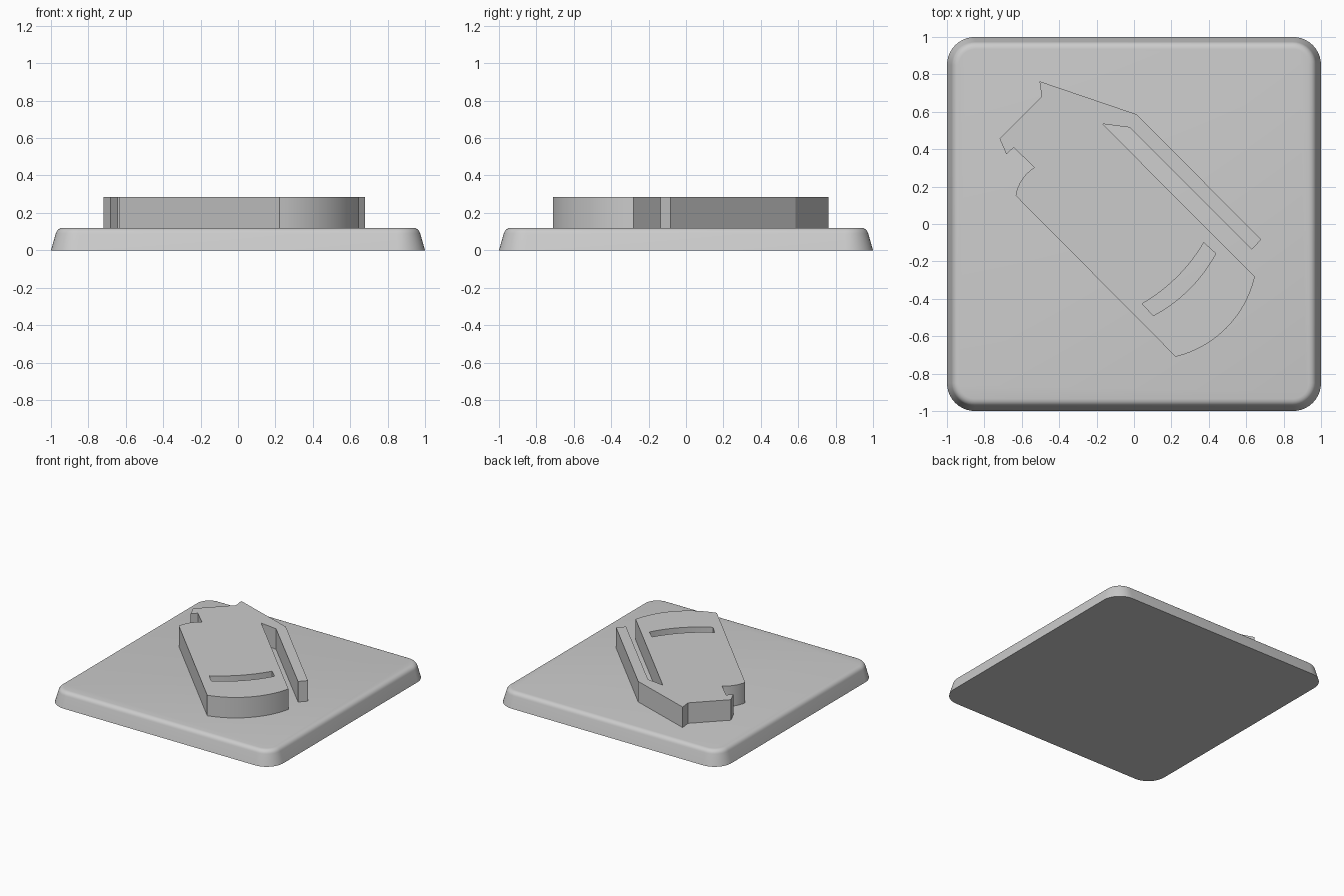
import bpy, bmesh, math
from mathutils import Vector

cube = bpy.data.objects.get("Cube")
if cube:
    bpy.data.objects.remove(cube)

# One plain grey for everything
grey = bpy.data.materials.new("plain grey")
grey.use_nodes = True
grey.diffuse_color = (0.6, 0.6, 0.6, 1)
grey.node_tree.nodes["Principled BSDF"].inputs["Base Color"].default_value = (0.6, 0.6, 0.6, 1)


def finish(bm, name):
    bmesh.ops.recalc_face_normals(bm, faces=bm.faces[:])
    mesh = bpy.data.meshes.new(name)
    bm.to_mesh(mesh)
    bm.free()
    mesh.materials.append(grey)
    obj = bpy.data.objects.new(name, mesh)
    bpy.context.collection.objects.link(obj)
    bpy.ops.object.select_all(action='DESELECT')
    obj.select_set(True)
    bpy.context.view_layer.objects.active = obj
    bpy.ops.object.shade_smooth_by_angle(angle=math.radians(25))
    return obj


def rounded_square(half, centre, steps=10):
    """Outline of a square whose corners turn about +-centre."""
    r = half - centre
    pts = []
    for q in range(4):
        a0 = q * math.pi / 2
        sx = centre if q in (0, 3) else -centre
        sy = centre if q in (0, 1) else -centre
        for i in range(steps + 1):
            a = a0 + i / steps * math.pi / 2
            pts.append((sx + r * math.cos(a), sy + r * math.sin(a)))
    return pts


def arc(a, b, sag, steps=16):
    """Points after a up to b; positive sag bulges right of the travel."""
    a, b = Vector(a), Vector(b)
    d = b - a
    half = d.length / 2
    side = Vector((d.y, -d.x)).normalized()
    radius = (half * half + sag * sag) / (2 * abs(sag))
    turn = math.asin(half / radius)
    sign = 1 if sag > 0 else -1
    mid = (a + b) / 2
    along = d.normalized()
    pts = []
    for i in range(1, steps + 1):
        t = -turn + 2 * turn * i / steps
        rise = radius * (math.cos(t) - math.cos(turn)) * sign
        pts.append(tuple(mid + along * radius * math.sin(t) + side * rise))
    return pts


def prism(loops, z0, z1, name):
    """Extrude an outline; further loops are holes."""
    bm = bmesh.new()
    edges = []
    for loop in loops:
        vs = [bm.verts.new((x, y, z0)) for x, y in loop]
        edges += [bm.edges.new((vs[i - 1], vs[i])) for i in range(len(vs))]
    bmesh.ops.triangle_fill(bm, edges=edges, use_beauty=True, normal=(0, 0, 1))
    top = bmesh.ops.extrude_face_region(bm, geom=bm.faces[:])["geom"]
    bmesh.ops.translate(bm, vec=(0, 0, z1 - z0),
                        verts=[g for g in top if isinstance(g, bmesh.types.BMVert)])
    return finish(bm, name)


# Base plate: sloping sides with a rounded upper edge
profile = [(1, 0), (0.974, 0.09), (0.971, 0.098), (0.966, 0.106),
           (0.958, 0.113), (0.948, 0.118), (0.935, 0.12)]
bm = bmesh.new()
rings = [[bm.verts.new((x, y, z)) for x, y in rounded_square(h, 0.85)] for h, z in profile]
for low, high in zip(rings, rings[1:]):
    for i in range(len(low)):
        bm.faces.new((low[i - 1], low[i], high[i], high[i - 1]))
bm.faces.new(rings[0][::-1])
bm.faces.new(rings[-1])
finish(bm, "base_plate")

# Raised relief: body with a side bar, a notch and a curved end
nose_right, nose_left = (0.646, -0.282), (0.223, -0.71)
notch_low, notch_high = (-0.633, 0.152), (-0.532, 0.302)
outline = [(-0.505, 0.763), (0.015, 0.586), (0.68, -0.083), (0.63, -0.137),
           (-0.023, 0.516), (-0.168, 0.535), nose_right]
outline += arc(nose_right, nose_left, -0.085)
outline += [notch_low] + arc(notch_low, notch_high, -0.02, 8)
outline += [(-0.644, 0.409), (-0.682, 0.372), (-0.719, 0.457), (-0.494, 0.682)]

# Curved slot cut through the body
slot_a, slot_b = (0.437, -0.158), (0.103, -0.49)
slot_c, slot_d = (0.044, -0.426), (0.373, -0.1)
slot = [slot_a] + arc(slot_a, slot_b, -0.035) + [slot_c] + arc(slot_c, slot_d, 0.03)

prism([outline, slot], 0.115, 0.285, "raised_relief")
